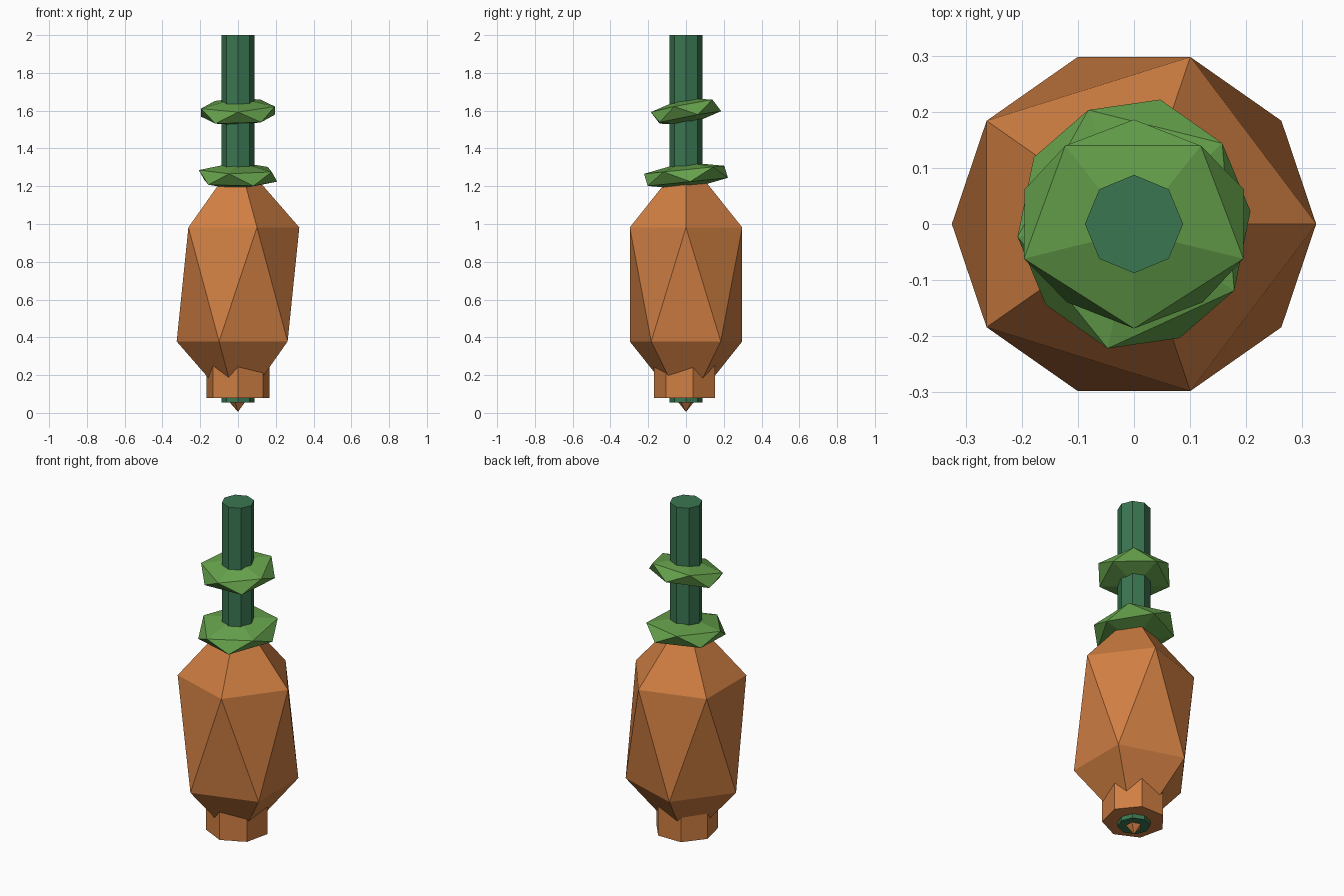
import bpy, bmesh, math
from mathutils import Matrix, Euler, Vector

cube = bpy.data.objects.get("Cube")
if cube:
    bpy.data.objects.remove(cube, do_unlink=True)


def material(name, rgb):
    mat = bpy.data.materials.new(name)
    mat.use_nodes = True
    mat.diffuse_color = (*rgb, 1)
    bsdf = next(n for n in mat.node_tree.nodes if n.type == "BSDF_PRINCIPLED")
    bsdf.inputs["Base Color"].default_value = (*rgb, 1)
    return mat


BROWN = material("warm_brown", (0.63, 0.21, 0.055))
LEAF = material("leaf_green", (0.133, 0.36, 0.072))
STEM = material("stem_green", (0.042, 0.18, 0.082))


def finish(name, bm, mat):
    mesh = bpy.data.meshes.new(name)
    bm.to_mesh(mesh)
    bm.free()
    mesh.materials.append(mat)
    obj = bpy.data.objects.new(name, mesh)
    bpy.context.collection.objects.link(obj)
    return obj


def gem(name, mat, z, scale, turn=0, tilt=(0, 0)):
    """Twenty-sided ball, turned, stretched, then tilted."""
    bm = bmesh.new()
    bmesh.ops.create_icosphere(bm, subdivisions=1, radius=1)
    bm.transform(Matrix.Translation((0, 0, z))
                 @ Euler((*tilt, 0)).to_matrix().to_4x4()
                 @ Matrix.Diagonal((*scale, 1))
                 @ Matrix.Rotation(math.radians(turn), 4, "Z"))
    return finish(name, bm, mat)


def prism(name, mat, sides, radius, bottom, top, start):
    """Upright prism with its first corner at the start angle."""
    bm = bmesh.new()
    ring = []
    for i in range(sides):
        a = math.radians(start) + math.tau * i / sides
        ring.append(bm.verts.new((radius * math.cos(a), radius * math.sin(a), bottom)))
    base = bm.faces.new(ring)
    side = bmesh.ops.extrude_face_region(bm, geom=[base], use_keep_orig=True)
    moved = [v for v in side["geom"] if isinstance(v, bmesh.types.BMVert)]
    bmesh.ops.translate(bm, verts=moved, vec=Vector((0, 0, top - bottom)))
    bmesh.ops.recalc_face_normals(bm, faces=bm.faces)
    return finish(name, bm, mat)


# Faceted body with a collar under it
gem("body", BROWN, 0.68, (0.363, 0.35, 0.675))
prism("bottom_collar", BROWN, 7, 0.17, 0.08, 0.26, -90)

# Stem running right through the body
prism("stem", STEM, 8, 0.0875, 0.055, 2.0, 0)

# Tilted leaf clusters threaded on the stem
gem("upper_leaves", LEAF, 1.595, (0.23, 0.205, 0.073), 54, (0.19, -0.03))
gem("lower_leaves", LEAF, 1.255, (0.233, 0.252, 0.073), 41, (0.1, 0))
gem("buried_leaves", LEAF, 0.985, (0.235, 0.235, 0.073), 53, (0.32, -0.24))
